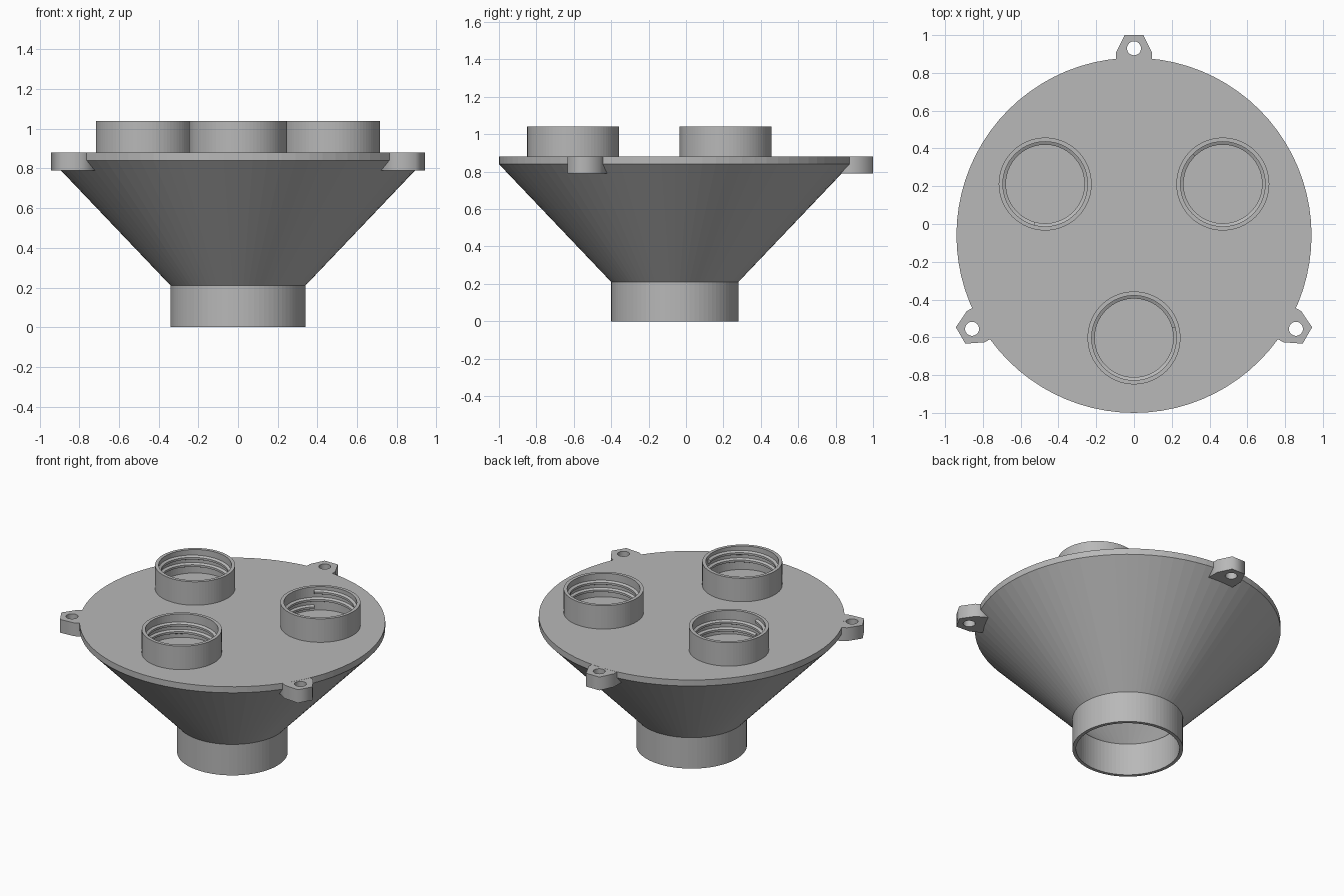
import bpy, bmesh, math
from math import sin, cos, pi, radians

if "Cube" in bpy.data.objects:
    bpy.data.objects.remove(bpy.data.objects["Cube"])

CY = -0.06            # y of the funnel axis
SEG = 80

grey = bpy.data.materials.new("plain grey")
grey.diffuse_color = (0.48, 0.48, 0.48, 1)
grey.use_nodes = True
grey.node_tree.nodes["Principled BSDF"].inputs["Base Color"].default_value = grey.diffuse_color


def finish(name, bm, loc):
    bmesh.ops.remove_doubles(bm, verts=bm.verts, dist=1e-5)
    bmesh.ops.recalc_face_normals(bm, faces=bm.faces)
    me = bpy.data.meshes.new(name)
    bm.to_mesh(me)
    bm.free()
    me.materials.append(grey)
    ob = bpy.data.objects.new(name, me)
    ob.location = loc
    bpy.context.collection.objects.link(ob)
    return ob


def lathe(name, profile, loc, closed=False, seg=SEG):
    """Spin an (r, z) profile around the z axis."""
    bm = bmesh.new()
    vs = [bm.verts.new((r, 0, z)) for r, z in profile]
    pairs = list(zip(vs, vs[1:])) + ([(vs[-1], vs[0])] if closed else [])
    es = [bm.edges.new(p) for p in pairs]
    bmesh.ops.spin(bm, geom=vs + es, cent=(0, 0, 0), axis=(0, 0, 1),
                   angle=2 * pi, steps=seg, use_duplicate=False)
    return finish(name, bm, loc)


def thread(name, loc, end_deg, turns=2.0, pitch=0.05, z_top=1.005):
    """Internal screw thread: a trapezoid swept down a helix."""
    bm = bmesh.new()
    section = [(0.228, -0.017), (0.208, -0.007), (0.208, 0.007), (0.228, 0.017)]
    steps = int(60 * turns)
    prev = None
    for i in range(steps + 1):
        t = turns * i / steps
        a = radians(end_deg) - 2 * pi * t
        ring = [bm.verts.new((r * cos(a), r * sin(a), z_top - pitch * t + dz))
                for r, dz in section]
        if prev:
            for k in range(4):
                n = (k + 1) % 4
                bm.faces.new((prev[k], prev[n], ring[n], ring[k]))
        else:
            bm.faces.new(ring)
        prev = ring
    bm.faces.new(prev)
    return finish(name, bm, loc)


def lug(name, angle_deg):
    """Mounting ear with a screw hole, outline in local (radial, tangent)."""
    cu = bpy.data.curves.new(name, 'CURVE')
    cu.dimensions = '2D'
    cu.fill_mode = 'BOTH'
    cu.extrude = 0.045
    half = [(0.87, 0.095), (0.968, 0.095), (1.06, 0.05)]
    outline = half + [(x, -y) for x, y in reversed(half)]
    hole = [(0.99 + 0.037 * cos(2 * pi * i / 32), 0.037 * sin(2 * pi * i / 32))
            for i in range(32)]
    for pts in (outline, hole):
        sp = cu.splines.new('POLY')
        sp.points.add(len(pts) - 1)
        for p, (x, y) in zip(sp.points, pts):
            p.co = (x, y, 0, 1)
        sp.use_cyclic_u = True
    cu.materials.append(grey)
    ob = bpy.data.objects.new(name, cu)
    ob.location = (0, CY, 0.8355)
    ob.rotation_euler.z = radians(angle_deg)
    bpy.context.collection.objects.link(ob)
    bpy.ops.object.select_all(action='DESELECT')
    ob.select_set(True)
    bpy.context.view_layer.objects.active = ob
    bpy.ops.object.convert(target='MESH')


# hollow funnel: spout, cone, rim and closed top plate
lathe("funnel_body", [(0, 0.881), (0.94, 0.881), (0.94, 0.84), (0.34, 0.21),
                      (0.34, 0), (0.318, 0), (0.318, 0.218), (0.905, 0.84),
                      (0, 0.84)], (0, CY, 0))

# three threaded collars on the plate
for side, ang in (("right", 30), ("left", 150), ("front", 270)):
    a = radians(ang)
    loc = (0.543 * cos(a), CY + 0.543 * sin(a), 0)
    lathe(side + "_collar", [(0.246, 0.875), (0.246, 1.04), (0.224, 1.04),
                             (0.224, 0.875)], loc, closed=True)
    thread(side + "_thread", loc, ang + 105)

# three mounting ears on the rim
for side, ang in (("back", 90), ("left", 210), ("right", 330)):
    lug(side + "_lug", ang)
